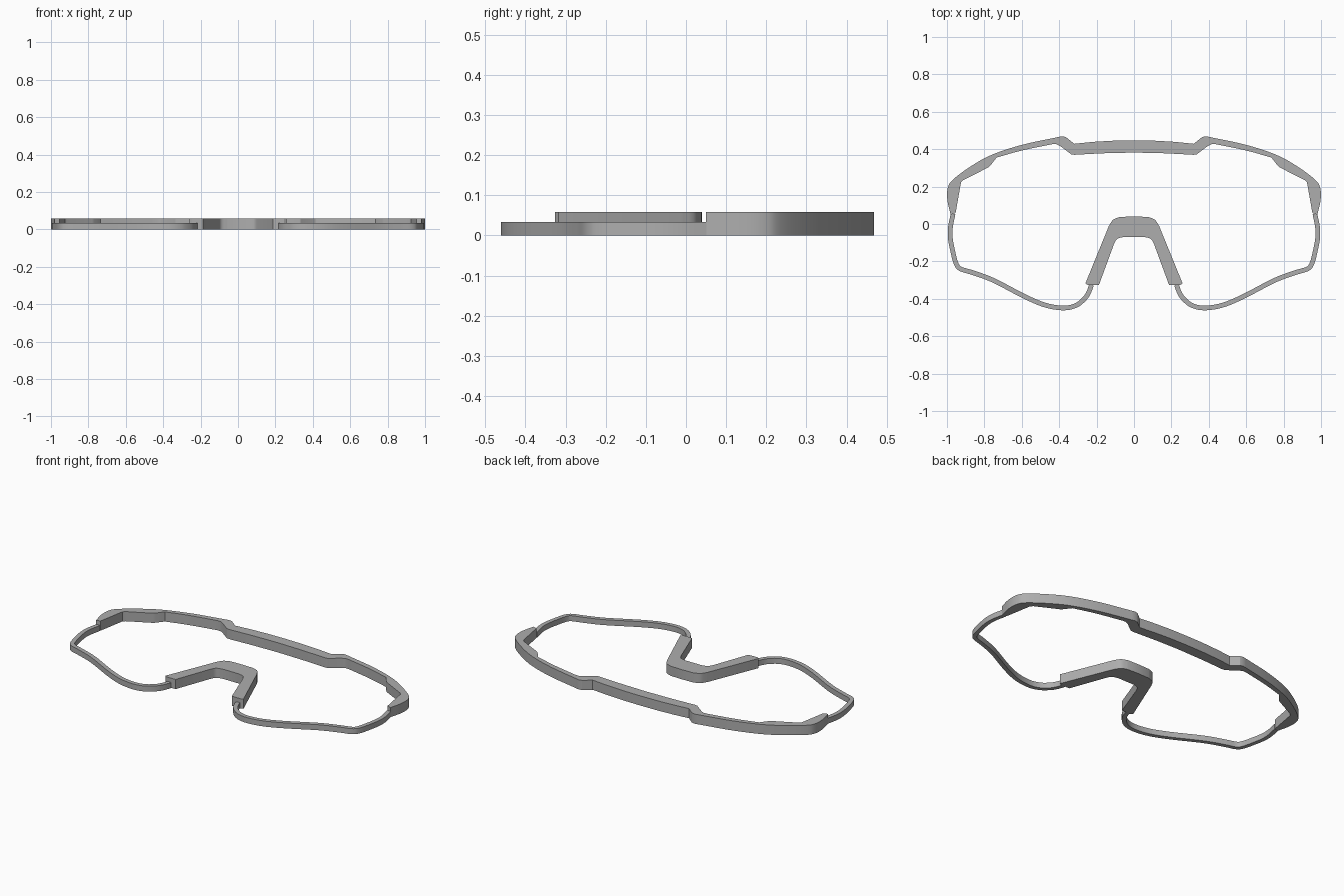
import bpy
import bmesh
from math import radians
from mathutils import Vector

cube = bpy.data.objects.get("Cube")
if cube:
    bpy.data.objects.remove(cube, do_unlink=True)

grey = bpy.data.materials.new("plain grey")
grey.use_nodes = True
colour = (0.42, 0.42, 0.42, 1)
grey.diffuse_color = colour
grey.node_tree.nodes["Principled BSDF"].inputs["Base Color"].default_value = colour

FULL, LOW = 0.058, 0.033   # heights of the thick parts and of the thin rim


def curve_through(points, steps=6):
    """Smooth curve passing through every point."""
    p = [Vector(q) for q in points]
    p = [2 * p[0] - p[1]] + p + [2 * p[-1] - p[-2]]
    out = []
    for a, b, c, d in zip(p, p[1:], p[2:], p[3:]):
        for i in range(steps):
            t = i / steps
            out.append(0.5 * (2 * b + (c - a) * t + (2 * a - 5 * b + 4 * c - d) * t**2
                              + (3 * b - a - 3 * c + d) * t**3))
    return out + [p[-2]]


def symmetric(half):
    """Close a half outline that starts and ends on the centre line."""
    return list(half) + [(-x, y) for x, y in reversed(half) if x > 0]


def slab(name, outline, height):
    """Extrude a closed outline upward from the ground."""
    bm = bmesh.new()
    base = bm.faces.new([bm.verts.new((x, y, 0)) for x, y in outline])
    top = bmesh.ops.extrude_face_region(bm, geom=[base], use_keep_orig=True)["geom"]
    bmesh.ops.translate(bm, vec=(0, 0, height),
                        verts=[g for g in top if isinstance(g, bmesh.types.BMVert)])
    bmesh.ops.recalc_face_normals(bm, faces=bm.faces)
    mesh = bpy.data.meshes.new(name)
    bm.to_mesh(mesh)
    bm.free()
    mesh.materials.append(grey)
    obj = bpy.data.objects.new(name, mesh)
    bpy.context.collection.objects.link(obj)
    bpy.ops.object.select_all(action="DESELECT")
    obj.select_set(True)
    bpy.context.view_layer.objects.active = obj
    bpy.ops.object.shade_smooth_by_angle(angle=radians(25))
    return obj


# Brow bar: outer edge from the centre to the temple, then back along the inside
wing_outer = curve_through([(0.405, 0.465), (0.6, 0.423), (0.76, 0.37), (0.87, 0.31),
                            (0.965, 0.24), (0.995, 0.195), (0.998, 0.13), (0.98, 0.05)])
wing_inner = curve_through([(0.735, 0.355), (0.6, 0.393), (0.435, 0.427)])
brow = ([(0, 0.447), (0.12, 0.445), (0.22, 0.439), (0.32, 0.429), (0.365, 0.465), (0.385, 0.469)]
        + [tuple(v) for v in wing_outer]
        + [(0.954, 0.058), (0.925, 0.222), (0.912, 0.235), (0.78, 0.302), (0.768, 0.312)]
        + [tuple(v) for v in wing_inner]
        + [(0.415, 0.427), (0.395, 0.417), (0.335, 0.372), (0.318, 0.37), (0.17, 0.378), (0, 0.382)])
slab("brow_bar", symmetric(brow), FULL)

# Nose bridge with its two angled legs
bridge_outer = curve_through([(0.075, 0.038), (0.112, 0.022), (0.135, -0.012)])
bridge_inner = curve_through([(0.108, -0.11), (0.09, -0.08), (0.055, -0.069)])
nose = ([(0, 0.04)] + [tuple(v) for v in bridge_outer] + [(0.26, -0.318), (0.245, -0.327), (0.187, -0.325)]
        + [tuple(v) for v in bridge_inner] + [(0, -0.069)])
slab("nose_bridge", symmetric(nose), FULL)

# Thin lower rim on each side, running from the temple to the nose leg
path = curve_through([(0.967, 0.054), (0.981, -0.015), (0.982, -0.075), (0.968, -0.15),
                      (0.951, -0.212), (0.927, -0.24), (0.86, -0.261), (0.75, -0.302),
                      (0.58, -0.39), (0.47, -0.435), (0.375, -0.449), (0.31, -0.435),
                      (0.265, -0.4), (0.242, -0.365), (0.227, -0.325)])
left, right = [], []
for i, point in enumerate(path):
    run = (path[min(i + 1, len(path) - 1)] - path[max(i - 1, 0)]).normalized()
    side = Vector((-run.y, run.x)) * 0.0125
    left.append(point + side)
    right.append(point - side)
for name, sign in (("left_lower_rim", 1), ("right_lower_rim", -1)):
    slab(name, [(sign * v.x, v.y) for v in left + right[::-1]], LOW)
